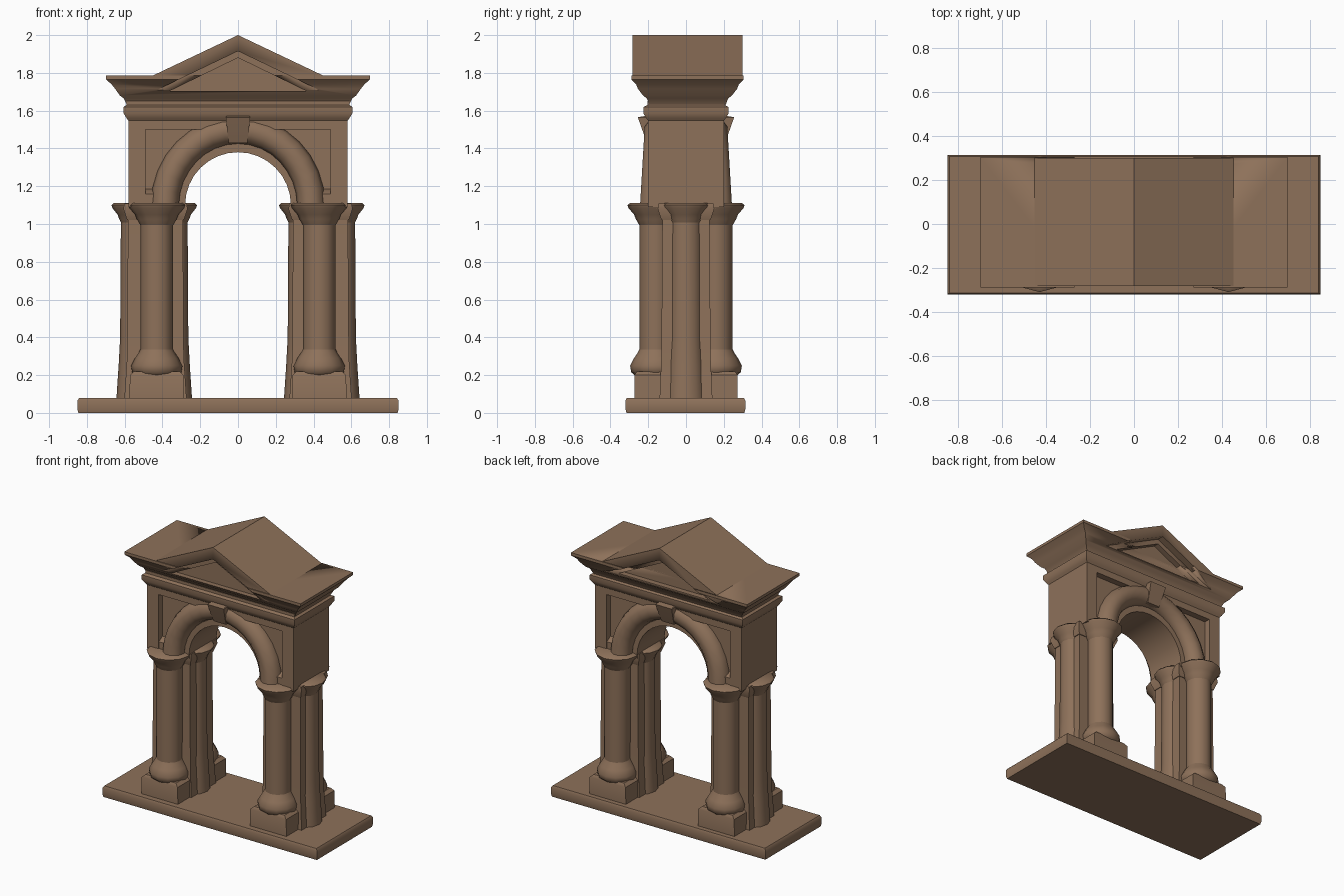
import bpy, bmesh
from math import sin, cos, pi

cube = bpy.data.objects.get("Cube")
if cube:
    bpy.data.objects.remove(cube, do_unlink=True)

stone = bpy.data.materials.new("brown stone")
stone.use_nodes = True
COLOR = (0.27, 0.166, 0.102, 1)
stone.diffuse_color = COLOR
stone.node_tree.nodes["Principled BSDF"].inputs["Base Color"].default_value = COLOR


def loft(name, rings, angle=0.6):
    """Skin a list of equal-length point rings and cap both ends."""
    bm = bmesh.new()
    rows = [[bm.verts.new(p) for p in ring] for ring in rings]
    n = len(rows[0])
    for a, b in zip(rows, rows[1:]):
        for i in range(n):
            j = (i + 1) % n
            bm.faces.new((a[i], a[j], b[j], b[i]))
    bm.faces.new(rows[0][::-1])
    bm.faces.new(rows[-1])
    bmesh.ops.recalc_face_normals(bm, faces=bm.faces)
    mesh = bpy.data.meshes.new(name)
    bm.to_mesh(mesh)
    bm.free()
    mesh.materials.append(stone)
    ob = bpy.data.objects.new(name, mesh)
    bpy.context.collection.objects.link(ob)
    bpy.ops.object.select_all(action='DESELECT')
    ob.select_set(True)
    bpy.context.view_layer.objects.active = ob
    bpy.ops.object.shade_smooth_by_angle(angle=angle)
    return ob


def stack(name, levels, cx=0, cy=0):
    """Rectangles (half x, half y, z) lofted upward."""
    return loft(name, [[(cx + s * hx, cy + t * hy, z) for s, t in
                        ((-1, -1), (1, -1), (1, 1), (-1, 1))] for hx, hy, z in levels])


def prism(name, outline, y0, y1):
    """An x-z outline extruded along y."""
    return loft(name, [[(x, y, z) for x, z in outline] for y in (y0, y1)])


def lathe(name, profile, cx, cy, n=12):
    return loft(name, [[(cx + r * cos(2 * pi * i / n), cy + r * sin(2 * pi * i / n), z)
                        for i in range(n)] for r, z in profile], 0.8)


# Ground slab
stack("base_slab", [(0.845, 0.312, 0), (0.85, 0.317, 0.02),
                    (0.85, 0.317, 0.065), (0.84, 0.31, 0.08)], 0, -0.003)

# Clustered piers
SHAFT = [(0.087, 0.07), (0.087, 1.04)]
FLARED = [(0.112, 0.07), (0.1, 0.25), (0.092, 0.4), (0.088, 1.04)]
CAPITAL = [(0.085, 0.99), (0.105, 1.025), (0.115, 1.05), (0.145, 1.085), (0.15, 1.1), (0.135, 1.112)]
BULB = [(0.1, 0.19), (0.13, 0.215), (0.136, 0.25), (0.115, 0.29), (0.095, 0.32), (0.08, 0.35)]
for side, s in (("right", -1), ("left", 1)):
    stack(side + "_pier_core", [(0.165, 0.14, 0.07), (0.15, 0.13, 0.3), (0.145, 0.125, 1.08)], s * 0.437)
    stack(side + "_pier_cap", [(0.15, 0.13, 1.02), (0.17, 0.15, 1.08), (0.165, 0.145, 1.108)], s * 0.437)
    for face, t in (("front", -1), ("back", 1)):
        name, x, y = f"{side}_{face}", s * 0.43, t * 0.16
        lathe(name + "_column", SHAFT, x, y)
        lathe(name + "_capital", CAPITAL, x, y)
        lathe(name + "_bulb", BULB, x, y)
        stack(name + "_plinth", [(0.145, 0.113, 0.07), (0.142, 0.113, 0.2), (0.12, 0.1, 0.22)], x, y)
    for part, x in (("outer", 0.532), ("inner", 0.355)):
        lathe(f"{side}_{part}_column", FLARED, s * x, 0)
        lathe(f"{side}_{part}_capital", [(r * 0.92, z) for r, z in CAPITAL], s * x, 0)

# Arched wall, with a raised frame around the recessed spandrels
STEPS = 16
arc = [pi * i / STEPS for i in range(STEPS + 1)]
opening = [(-0.28 * cos(a), 1.1 + 0.28 * sin(a)) for a in arc]
prism("arched_wall", [(-0.57, 1.08), (-0.28, 1.08)] + opening +
      [(0.28, 1.08), (0.57, 1.08), (0.57, 1.6), (-0.57, 1.6)], -0.155, 0.155)
prism("wall_frame", [(-0.58, 1.09), (-0.49, 1.09), (-0.49, 1.5), (0.49, 1.5),
                     (0.49, 1.09), (0.58, 1.09), (0.58, 1.59), (-0.58, 1.59)], -0.2, 0.2)
for side, s in (("right", -1), ("left", 1)):
    stack(side + "_panel_sill", [(0.06, 0.195, 1.09), (0.06, 0.195, 1.16), (0.06, 0.155, 1.185)], s * 0.45)

# Round mouldings over the arch
for face, t in (("front", -1), ("back", 1)):
    rings = []
    for a in arc:
        ring = []
        for k in range(10):
            b = 2 * pi * k / 10
            r = 0.387 + 0.074 * cos(b)
            ring.append((-r * cos(a), t * (0.17 - 0.025 * sin(a)) + 0.077 * sin(b),
                         1.1 + 1.03 * r * sin(a)))
        rings.append(ring)
    loft(face + "_arch_moulding", rings, 0.9)
stack("keystone", [(0.05, 0.205, 1.43), (0.055, 0.225, 1.48), (0.065, 0.255, 1.565), (0.055, 0.2, 1.575)])

# Entablature and flaring cornice
stack("entablature", [(0.575, 0.195, 1.54), (0.59, 0.21, 1.56), (0.605, 0.225, 1.585),
                      (0.605, 0.225, 1.62), (0.59, 0.205, 1.63), (0.59, 0.205, 1.65)])
cornice = stack("cornice", [(0.585, 0.2, 1.625), (0.605, 0.215, 1.665), (0.625, 0.235, 1.68),
                            (0.65, 0.262, 1.715), (0.67, 0.272, 1.74), (0.698, 0.297, 1.765),
                            (0.698, 0.297, 1.785)], 0, 0.008)

# Gable roof, resting on the cornice
gable = prism("gable_roof", [(0, 2), (0.48, 1.772), (-0.48, 1.772)], -0.283, 0.3)

# Stepped triangular recesses behind the raking mouldings
for apex, half, base, depth in ((1.915, 0.46, 1.695, 0.25), (1.88, 0.36, 1.705, 0.21)):
    for t in (-1, 1):
        cutter = prism("recess_cutter", [(0, apex), (half, base), (-half, base)], t * depth, t * 0.5)
        cutter.hide_render = True
        for target in (cornice, gable):
            bpy.context.view_layer.objects.active = target
            mod = target.modifiers.new("recess", 'BOOLEAN')
            mod.operation = 'DIFFERENCE'
            mod.solver = 'EXACT'
            mod.object = cutter
            bpy.ops.object.modifier_apply(modifier=mod.name)
        bpy.data.objects.remove(cutter, do_unlink=True)
